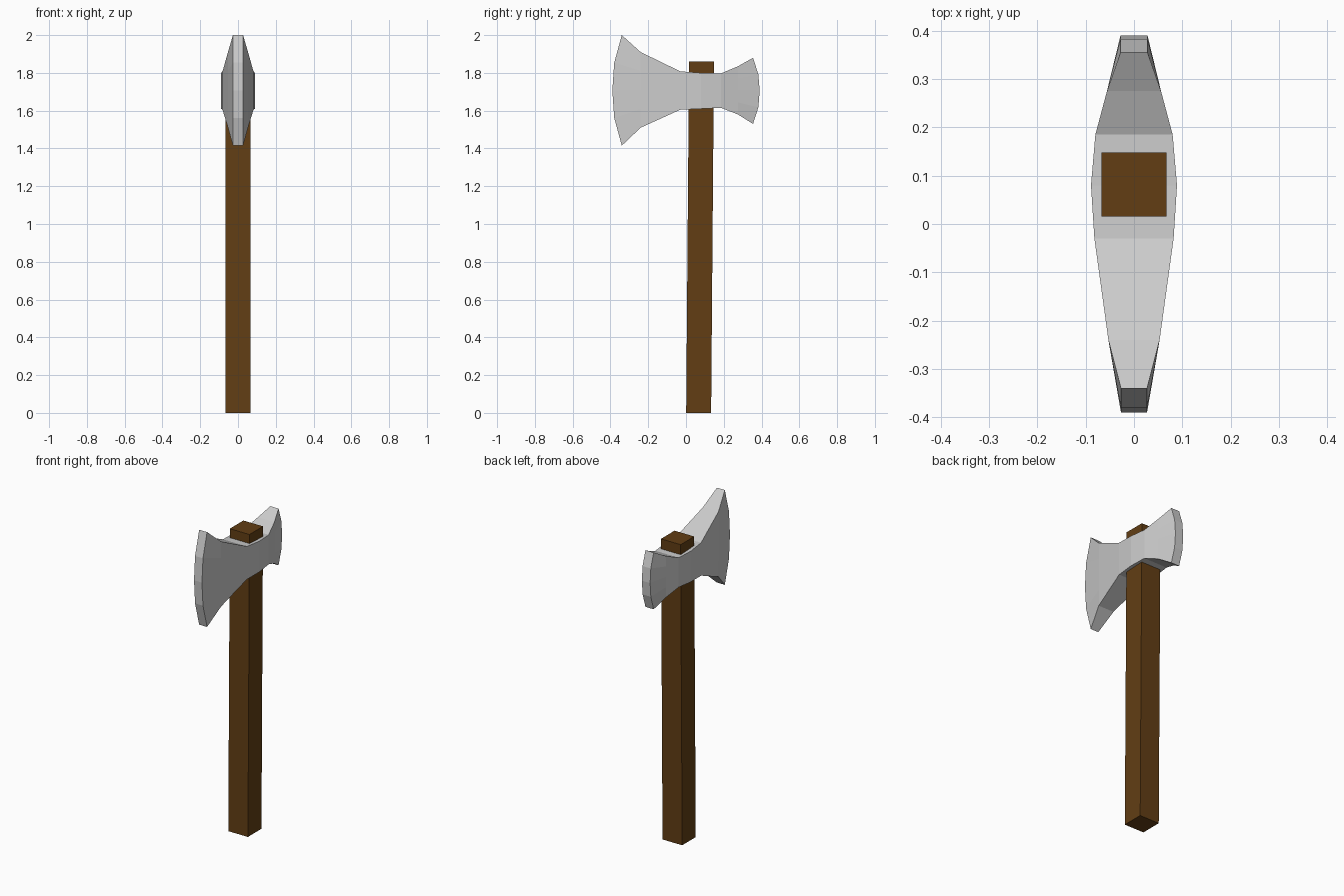
import bpy, bmesh

if "Cube" in bpy.data.objects:
    bpy.data.objects.remove(bpy.data.objects["Cube"])


def make_object(name, bm):
    bmesh.ops.recalc_face_normals(bm, faces=bm.faces)
    mesh = bpy.data.meshes.new(name)
    bm.to_mesh(mesh)
    bm.free()
    obj = bpy.data.objects.new(name, mesh)
    bpy.context.collection.objects.link(obj)
    return obj


# Handle: square post leaning very slightly backwards
bm = bmesh.new()
bmesh.ops.create_cube(bm, size=1)
for v in bm.verts:
    top = v.co.z > 0
    v.co.x *= 0.134
    v.co.y = v.co.y * 0.132 + (0.082 if top else 0.067)
    v.co.z = 1.86 if top else 0.0
handle = make_object("handle", bm)
wood = bpy.data.materials.new("dark_wood")
wood.diffuse_color = (0.122, 0.048, 0.007, 1)
wood.use_nodes = True
wood.node_tree.nodes["Principled BSDF"].inputs["Base Color"].default_value = wood.diffuse_color
handle.data.materials.append(wood)

# Axe head stations: (y, half width, bottom z, top z, bulge of the cutting edge)
stations = [
    (-0.34, 0.027, 1.415, 2.00, -0.05),
    (-0.24, 0.053, 1.51, 1.91, 0),
    (-0.03, 0.082, 1.605, 1.808, 0),
    (0.08, 0.089, 1.61, 1.80, 0),
    (0.185, 0.080, 1.615, 1.797, 0),
    (0.275, 0.056, 1.58, 1.835, 0),
    (0.355, 0.028, 1.53, 1.88, 0.035),
]
ROWS = [(0, 0), (0.25, 0.8), (0.5, 1), (0.75, 0.8), (1, 0)]  # height, bulge share

bm = bmesh.new()
grid = [[[bm.verts.new((s * w, y + bulge * b, z0 + (z1 - z0) * t)) for s in (-1, 1)]
         for t, b in ROWS] for y, w, z0, z1, bulge in stations]
last = len(ROWS) - 1

# Cheeks, then top and bottom faces
for a, b in zip(grid, grid[1:]):
    for j in range(last):
        for s in (0, 1):
            bm.faces.new((a[j][s], b[j][s], b[j + 1][s], a[j + 1][s]))
    for j in (0, last):
        bm.faces.new((a[j][0], b[j][0], b[j][1], a[j][1]))

# Blunt strips along both curved cutting edges
for col in (grid[0], grid[-1]):
    for j in range(last):
        bm.faces.new((col[j][0], col[j][1], col[j + 1][1], col[j + 1][0]))
make_object("axe_head", bm)
